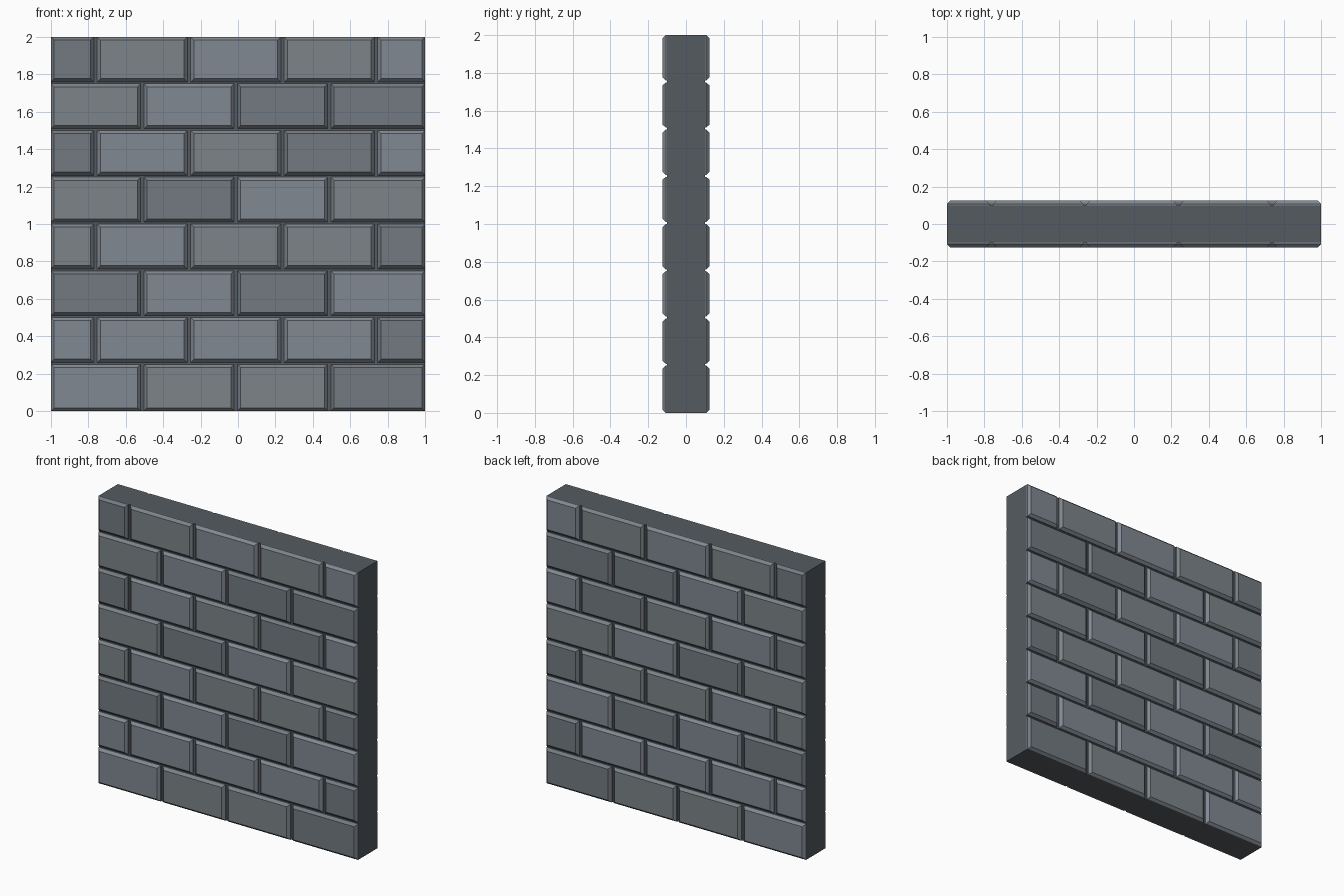
import bpy
import bmesh

if "Cube" in bpy.data.objects:
    bpy.data.objects.remove(bpy.data.objects["Cube"])

CORE_Y, FACE_Y = 0.10, 0.125      # mortar depth and brick face depth
CHAMFER, CHAMFER_D = 0.017, 0.018  # chamfer width and depth
ROW, GAP_Z, GAP_X = 0.25, 0.01, 0.018
JOINT_SHIFT = -0.012               # joints sit slightly left of the half marks


def material(name, rgb):
    m = bpy.data.materials.new(name)
    m.diffuse_color = (*rgb, 1)
    m.use_nodes = True
    m.node_tree.nodes["Principled BSDF"].inputs["Base Color"].default_value = m.diffuse_color
    return m


mortar = material("mortar", (0.09, 0.105, 0.12))
tones = [material("stone_dark", (0.17, 0.195, 0.22)),
         material("stone_mid", (0.20, 0.23, 0.25)),
         material("stone_light", (0.22, 0.25, 0.29))]

# Mortar core slab
bpy.ops.mesh.primitive_cube_add(size=1, location=(0, 0, 1))
core = bpy.context.object
core.name = "mortar_core"
core.scale = (2, CORE_Y * 2, 2)
core.data.materials.append(mortar)


def add_brick(bm, x0, x1, z0, z1, tone):
    """Chamfered brick standing out from the core towards -y."""
    def ring(y, d):
        return [bm.verts.new(p) for p in ((x0 + d, y, z0 + d), (x1 - d, y, z0 + d),
                                          (x1 - d, y, z1 - d), (x0 + d, y, z1 - d))]
    rings = [ring(-CORE_Y, 0), ring(-FACE_Y + CHAMFER_D, 0), ring(-FACE_Y, CHAMFER)]
    faces = [bm.faces.new(rings[2])]
    for a, b in zip(rings, rings[1:]):
        for i in range(4):
            j = (i + 1) % 4
            faces.append(bm.faces.new((a[i], a[j], b[j], b[i])))
    for f in faces:
        f.material_index = tone


# Running bond of eight rows, tone of each brick per row from the bottom up
row_tones = ["2110", "22220", "0202", "12110", "1021", "02102", "1200", "01212"]
bm = bmesh.new()
for r, codes in enumerate(row_tones):
    first = -0.75 if r % 2 else -0.5
    joints = [first + 0.5 * i + JOINT_SHIFT for i in range(len(codes) - 1)]
    lefts = [-1] + [j + GAP_X / 2 for j in joints]
    rights = [j - GAP_X / 2 for j in joints] + [1]
    z0 = r * ROW + (GAP_Z if r else 0)
    for x0, x1, code in zip(lefts, rights, codes):
        add_brick(bm, x0, x1, z0, (r + 1) * ROW, int(code))
mesh = bpy.data.meshes.new("bricks")
bm.to_mesh(mesh)
bm.free()
for t in tones:
    mesh.materials.append(t)
bricks = bpy.data.objects.new("bricks", mesh)
bpy.context.collection.objects.link(bricks)

# Same bricks on the back
mirror = bricks.modifiers.new("back_side", 'MIRROR')
mirror.use_axis = (False, True, False)
mirror.use_mirror_merge = False
